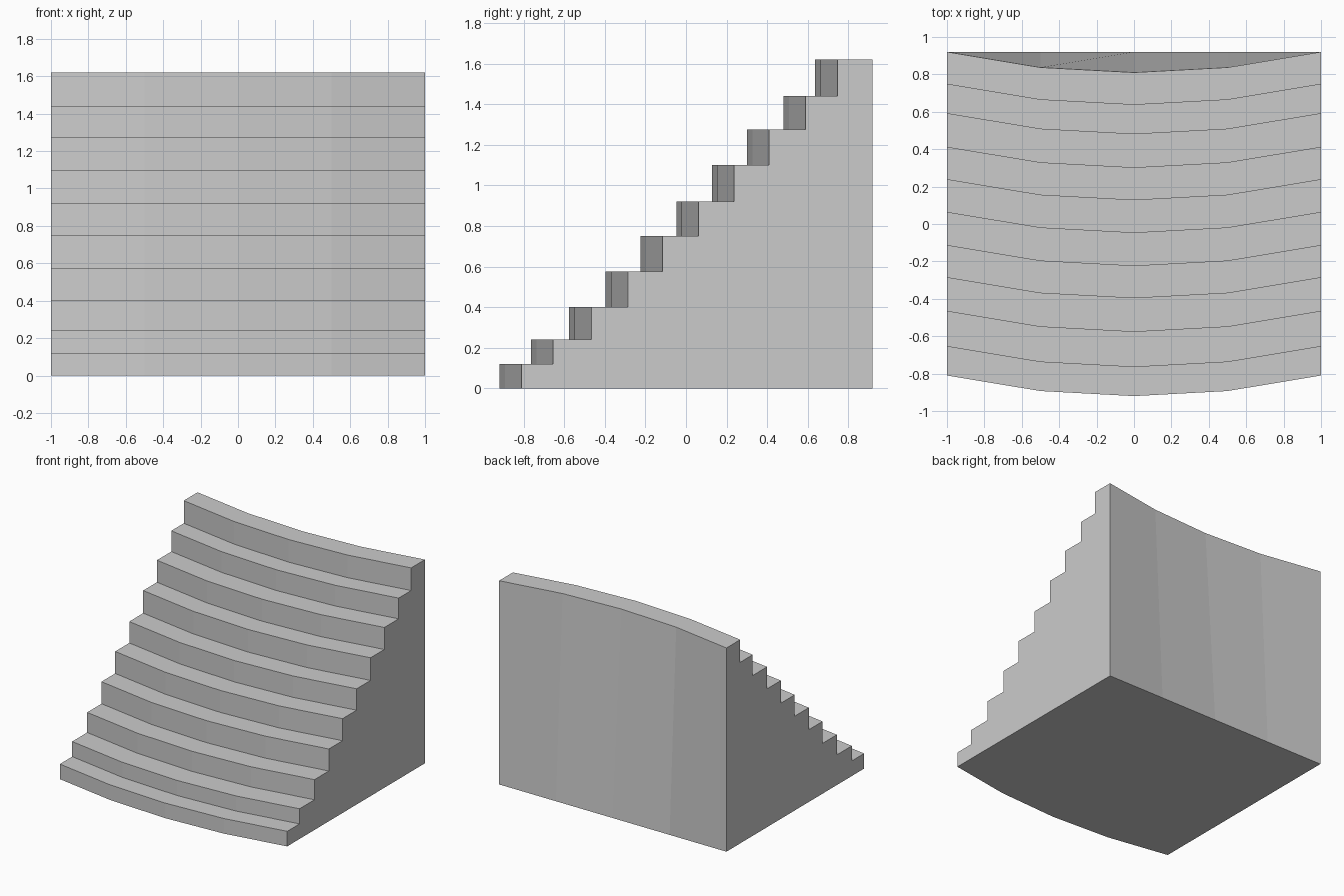
import bpy, bmesh

if "Cube" in bpy.data.objects:
    bpy.data.objects.remove(bpy.data.objects["Cube"])

BACK = 0.92
# height of each tread, and the y of each riser at the side walls
TREADS = [0.12, 0.24, 0.40, 0.575, 0.75, 0.92, 1.10, 1.275, 1.44, 1.62]
RISERS = [-0.81, -0.655, -0.467, -0.287, -0.115, 0.062, 0.237, 0.41, 0.59, 0.747]
# bow of the steps: x position and forward offset
BOW = [(-1, 0), (-0.5, -0.083), (0, -0.11), (0.5, -0.083), (1, 0)]


def stair_profile(bow):
    """Side outline; the foot of the back wall stays straight."""
    pts = [(BACK, 0)]
    low = 0
    for y, z in zip(RISERS, TREADS):
        pts += [(y + bow, low), (y + bow, z)]
        low = z
    pts.append((BACK + bow, low))
    return pts


# Bowed staircase block: one profile per column, joined across the width
bm = bmesh.new()
columns = [[bm.verts.new((x, y, z)) for y, z in stair_profile(bow)]
           for x, bow in BOW]
for a, b in zip(columns, columns[1:]):
    for i in range(len(a)):
        j = (i + 1) % len(a)
        bm.faces.new((a[i], a[j], b[j], b[i]))

# Flat side walls
bm.faces.new(columns[0])
bm.faces.new(columns[-1])
bmesh.ops.recalc_face_normals(bm, faces=bm.faces)

mesh = bpy.data.meshes.new("curved_staircase")
bm.to_mesh(mesh)
bm.free()
stairs = bpy.data.objects.new("curved_staircase", mesh)
bpy.context.collection.objects.link(stairs)
